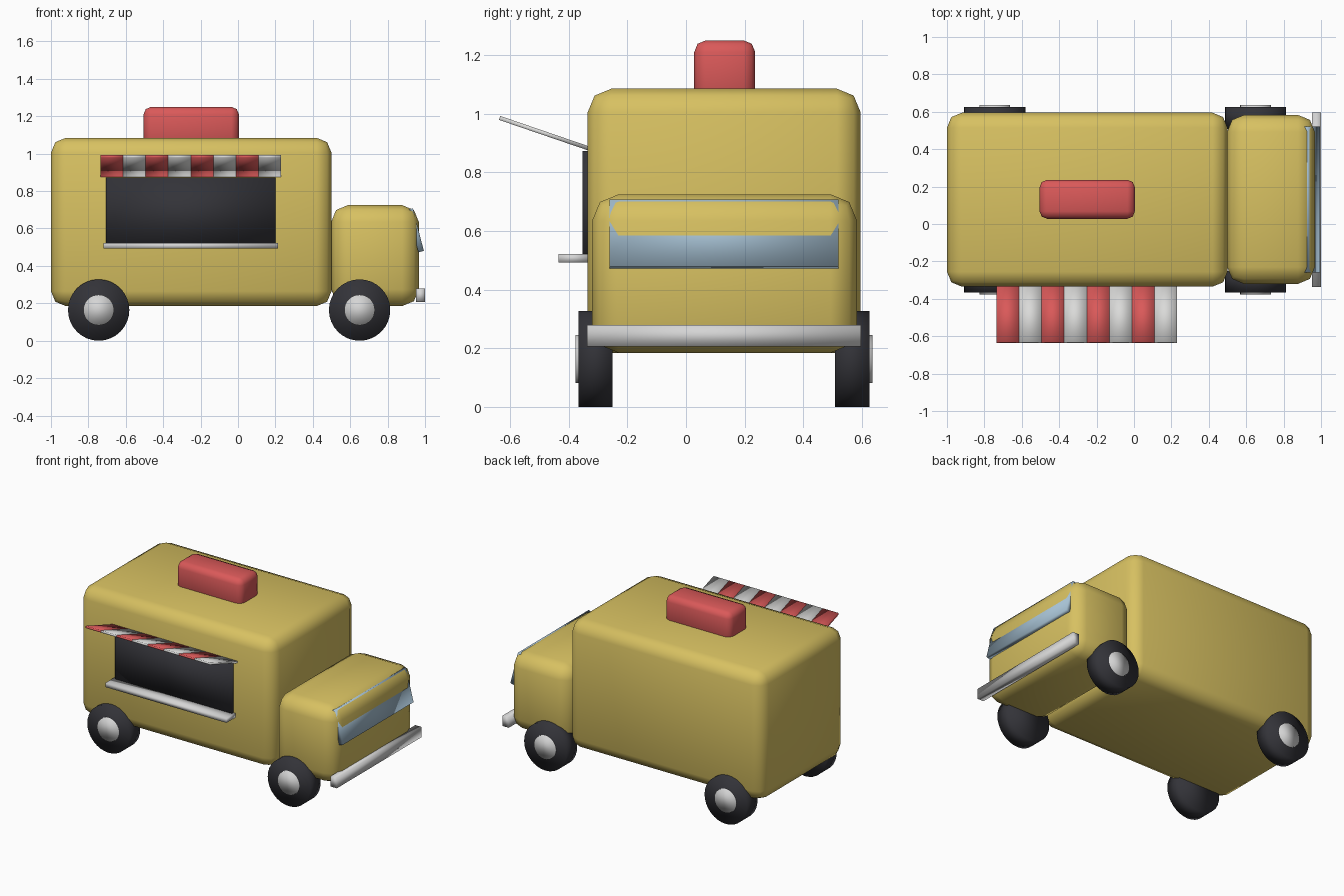
import bpy
import math

if "Cube" in bpy.data.objects:
    bpy.data.objects.remove(bpy.data.objects["Cube"])


def material(name, rgb):
    m = bpy.data.materials.new(name)
    m.diffuse_color = (*rgb, 1)
    m.use_nodes = True
    m.node_tree.nodes["Principled BSDF"].inputs["Base Color"].default_value = m.diffuse_color
    return m


YELLOW = material("mustard_paint", (0.68, 0.53, 0.12))
RED = material("red", (0.70, 0.10, 0.10))
WHITE = material("white", (0.70, 0.70, 0.69))
SILVER = material("silver", (0.66, 0.66, 0.66))
DARK = material("dark_rubber", (0.033, 0.033, 0.04))
GLASS = material("blue_glass", (0.38, 0.53, 0.65))


def finish(obj, name, mat):
    obj.name = name
    obj.data.materials.append(mat)
    bpy.ops.object.shade_smooth()
    return obj


def box(name, mat, center, size, rot=(0, 0, 0), bevel=0):
    bpy.ops.mesh.primitive_cube_add(size=1, location=center, rotation=rot)
    obj = bpy.context.object
    obj.scale = size
    bpy.ops.object.transform_apply(location=False, rotation=False, scale=True)
    if bevel:
        mod = obj.modifiers.new("rounded_edges", "BEVEL")
        mod.width = bevel
        mod.segments = 2
    return finish(obj, name, mat)


def span(name, mat, low, high, bevel=0):
    center = [(a + b) / 2 for a, b in zip(low, high)]
    size = [b - a for a, b in zip(low, high)]
    return box(name, mat, center, size, bevel=bevel)


def disc(name, mat, x, y0, y1, z, radius):
    bpy.ops.mesh.primitive_cylinder_add(
        vertices=32, radius=radius, depth=y1 - y0,
        location=(x, (y0 + y1) / 2, z), rotation=(math.pi / 2, 0, 0))
    return finish(bpy.context.object, name, mat)


# Main body, cab and roof vent
span("body", YELLOW, (-1.0, -0.335, 0.185), (0.5, 0.595, 1.085), 0.08)
span("cab", YELLOW, (0.498, -0.32, 0.185), (0.967, 0.583, 0.725), 0.09)
span("roof_vent", RED, (-0.505, 0.028, 1.04), (0.005, 0.236, 1.25), 0.04)

# Tilted windshield and front bumper
box("windshield", GLASS, (0.95, 0.13, 0.59), (0.03, 0.78, 0.235), (0, -0.25, 0))
span("bumper", SILVER, (0.953, -0.337, 0.207), (1.0, 0.597, 0.28))

# Serving window and counter
span("serving_window", DARK, (-0.705, -0.353, 0.50), (0.2, -0.32, 0.872))
span("counter", SILVER, (-0.72, -0.435, 0.492), (0.215, -0.33, 0.522))

# Striped awning, rising outward
STRIPE = 0.1206
for i in range(8):
    box(f"awning_stripe_{i + 1}", WHITE if i % 2 else RED,
        (-0.735 + STRIPE * (i + 0.5), -0.479, 0.932),
        (STRIPE, 0.33, 0.014), (-0.33, 0, 0))

# Wheels with hubcaps on both sides
R = 0.164
for end, x in (("rear", -0.745), ("front", 0.65)):
    disc(f"{end}_near_tire", DARK, x, -0.366, -0.25, R, R)
    disc(f"{end}_near_hubcap", SILVER, x, -0.376, -0.34, R, 0.082)
    disc(f"{end}_far_tire", DARK, x, 0.508, 0.625, R, R)
    disc(f"{end}_far_hubcap", SILVER, x, 0.60, 0.635, R, 0.082)
